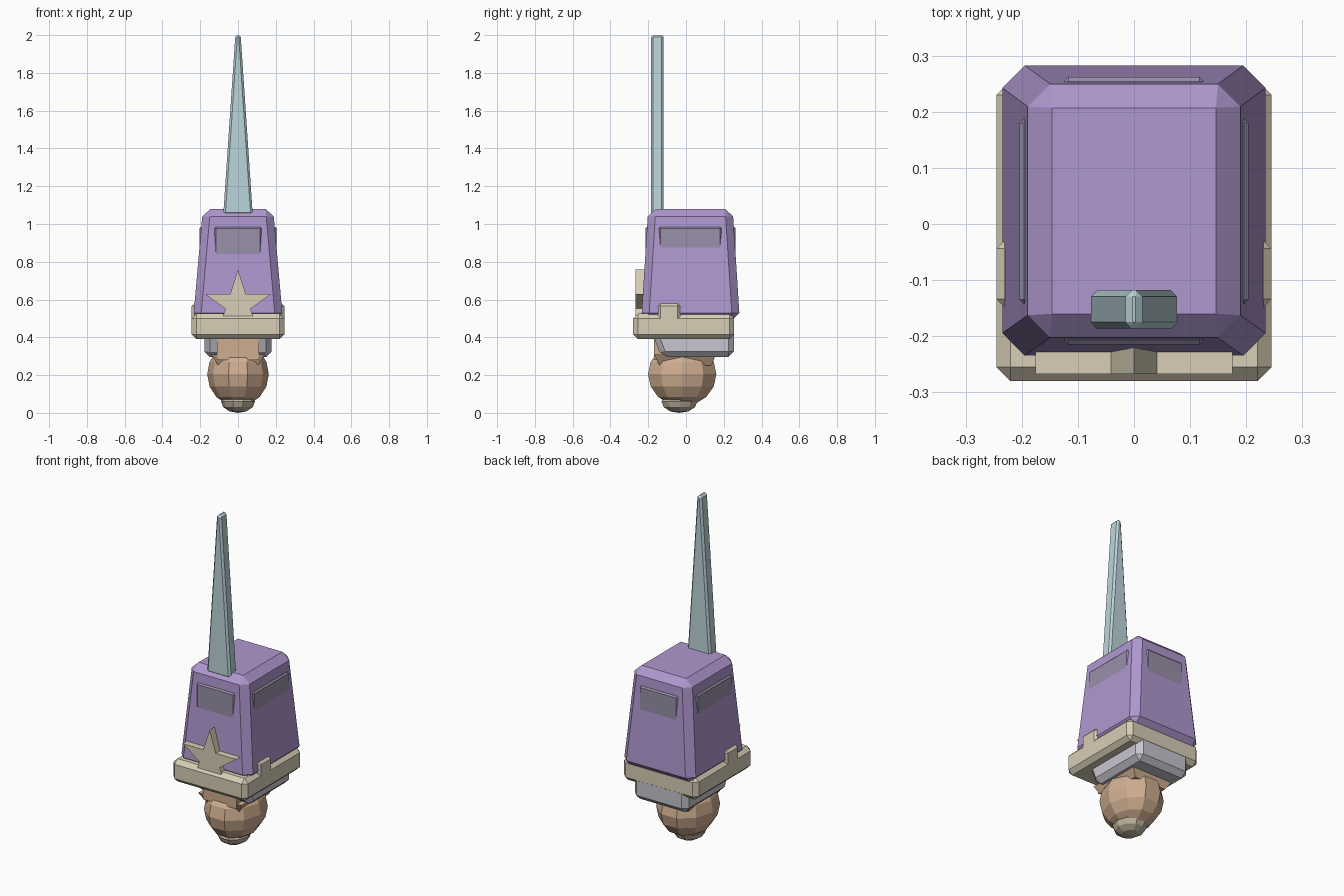
import bpy, bmesh, math

if "Cube" in bpy.data.objects:
    bpy.data.objects.remove(bpy.data.objects["Cube"])


def material(name, r, g, b):
    m = bpy.data.materials.new(name)
    m.diffuse_color = (r, g, b, 1)
    m.use_nodes = True
    m.node_tree.nodes["Principled BSDF"].inputs["Base Color"].default_value = m.diffuse_color
    return m


PURPLE = material("purple", 0.43, 0.31, 0.62)
GLASS = material("dull_violet", 0.32, 0.28, 0.40)
CREAM = material("cream", 0.69, 0.62, 0.47)
STEEL = material("pale_blue", 0.50, 0.66, 0.70)
SKIN = material("tan", 0.62, 0.42, 0.28)
GREY = material("light_grey", 0.58, 0.56, 0.63)
OLIVE = material("dull_tan", 0.52, 0.46, 0.34)


def finish(name, bm, mat, bevel=0):
    bmesh.ops.recalc_face_normals(bm, faces=bm.faces)
    mesh = bpy.data.meshes.new(name)
    bm.to_mesh(mesh)
    bm.free()
    mesh.materials.append(mat)
    ob = bpy.data.objects.new(name, mesh)
    bpy.context.collection.objects.link(ob)
    if bevel:
        mod = ob.modifiers.new("chamfer", 'BEVEL')
        mod.width = bevel
        mod.segments = 1
        mod.limit_method = 'NONE'
    return ob


def block(name, z0, z1, low, high, mat, bevel=0):
    """Tapered box; low and high are (x0, x1, y0, y1)."""
    bm = bmesh.new()
    rings = []
    for z, (x0, x1, y0, y1) in ((z0, low), (z1, high)):
        rings.append([bm.verts.new((x, y, z)) for x, y in
                      ((x0, y0), (x1, y0), (x1, y1), (x0, y1))])
    a, b = rings
    bm.faces.new(a[::-1])
    bm.faces.new(b)
    for i in range(4):
        j = (i + 1) % 4
        bm.faces.new((a[i], a[j], b[j], b[i]))
    return finish(name, bm, mat, bevel)


def ball(name, centre, radii, rings, mat):
    bm = bmesh.new()
    bmesh.ops.create_uvsphere(bm, u_segments=10, v_segments=rings, radius=1)
    for v in bm.verts:
        # quarter turn puts a vertex column on the front
        x, y = v.co.y, -v.co.x
        v.co = (centre[0] + x * radii[0], centre[1] + y * radii[1],
                centre[2] + v.co.z * radii[2])
    return finish(name, bm, mat)


# Tall tapered body and the spike standing on it
block("body", 0.49, 1.08, (-0.238, 0.238, -0.237, 0.285),
      (-0.186, 0.186, -0.2, 0.247), PURPLE, 0.04)
block("spike", 1.05, 2.0, (-0.078, 0.078, -0.186, -0.118),
      (-0.014, 0.014, -0.186, -0.118), STEEL, 0.011)

# Upright panels sunk into the four sloping walls
for side, (x0, x1, y0, y1) in {
        "front": (-0.125, 0.125, -0.215, -0.19),
        "back": (-0.125, 0.125, 0.235, 0.262),
        "right": (0.18, 0.204, -0.143, 0.188),
        "left": (-0.204, -0.18, -0.143, 0.188)}.items():
    rect = (x0, x1, y0, y1)
    block(side + "_panel", 0.80, 0.985, rect, rect, GLASS, 0.008)

# Cream rim with a lug on each side
rim = (-0.245, 0.245, -0.28, 0.255)
block("rim", 0.39, 0.525, rim, rim, CREAM, 0.025)
for s, side in ((1, "right"), (-1, "left")):
    xs = sorted((s * 0.19, s * 0.245))
    rect = (*xs, -0.148, -0.03)
    block(side + "_lug", 0.45, 0.58, rect, rect, CREAM, 0.014)

# Five-pointed star on the front
bm = bmesh.new()
points = []
for i in range(10):
    r = 0.07 if i % 2 else 0.185
    t = math.pi / 2 + i * math.pi / 5
    points.append(bm.verts.new((r * math.cos(t), -0.267, 0.573 + r * math.sin(t))))
face = bm.faces.new(points)
back = bmesh.ops.extrude_face_region(bm, geom=[face], use_keep_orig=True)
for v in back["geom"]:
    if isinstance(v, bmesh.types.BMVert):
        v.co.y = -0.2
finish("star", bm, CREAM)

# Collar, neck and round lower ball with its cap
block("collar", 0.295, 0.50, (-0.178, 0.178, -0.13, 0.254),
      (-0.178, 0.178, -0.21, 0.254), GREY, 0.03)
block("neck", 0.28, 0.42, (-0.11, 0.11, -0.17, 0.10),
      (-0.11, 0.11, -0.17, 0.10), SKIN)
block("neck_base", 0.25, 0.31, (-0.105, 0.105, -0.14, 0.135),
      (-0.142, 0.142, -0.17, 0.158), SKIN)
ball("lower_ball", (0, -0.02, 0.205), (0.163, 0.19, 0.17), 8, SKIN)
ball("bottom_cap", (0, -0.035, 0.06), (0.09, 0.1, 0.06), 6, OLIVE)
